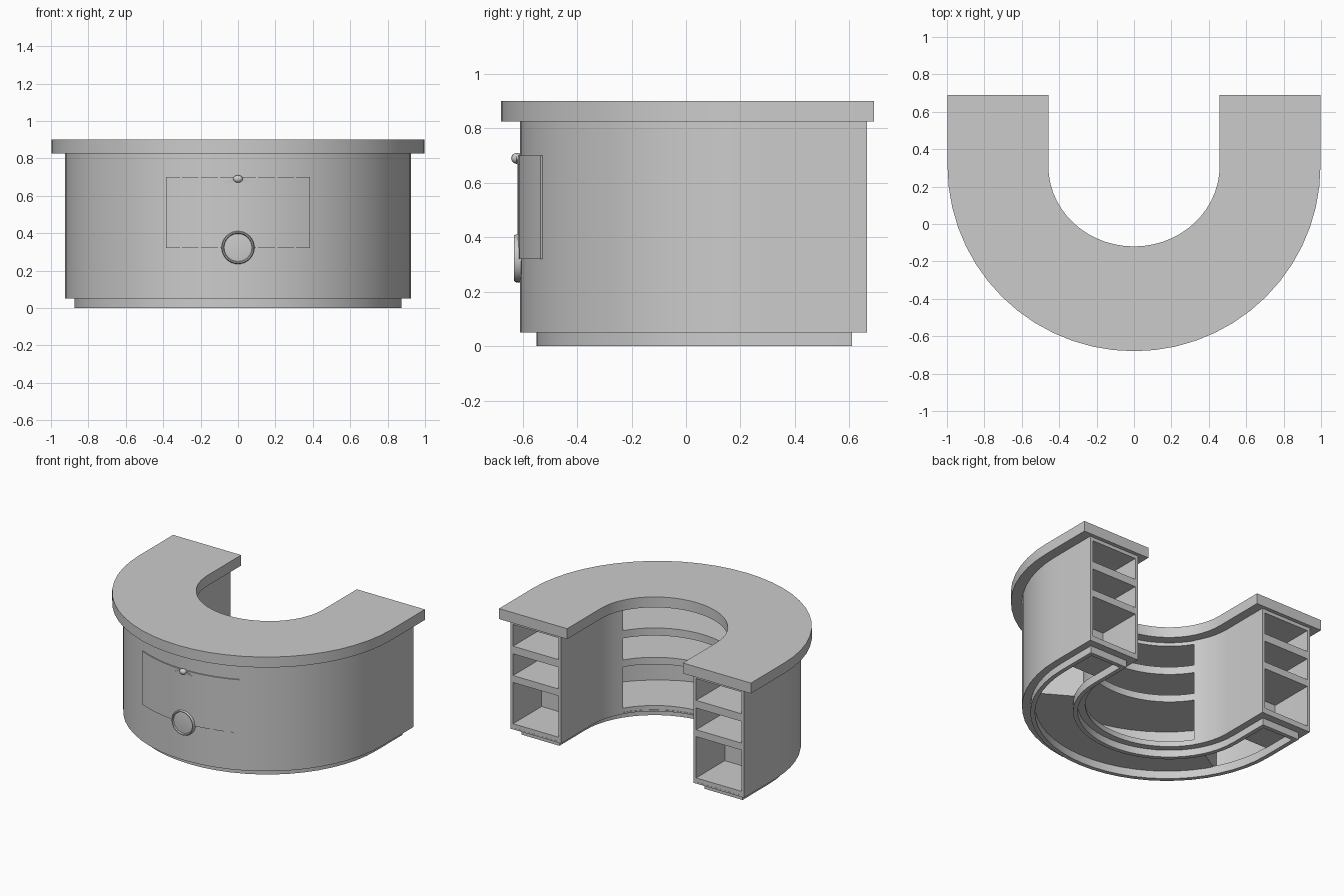
import bpy, bmesh
from math import sin, cos, radians, asin, degrees
from mathutils import Matrix

if "Cube" in bpy.data.objects:
    bpy.data.objects.remove(bpy.data.objects["Cube"])

CY = 0.31   # y of the arc centre


def arc(rx, ry, a0, a1, n):
    """Points on an elliptical arc; 0 deg = +x, 90 deg = front (-y)."""
    out = []
    for i in range(n + 1):
        a = radians(a0 + (a1 - a0) * i / n)
        out.append((rx * cos(a), CY - ry * sin(a)))
    return out


def u_path(rx, ry, y_end, n=28):
    return [(rx, y_end)] + arc(rx, ry, 0, 180, n) + [(-rx, y_end)]


def finish(name, bm, smooth=True):
    bmesh.ops.recalc_face_normals(bm, faces=bm.faces[:])
    me = bpy.data.meshes.new(name)
    bm.to_mesh(me)
    bm.free()
    ob = bpy.data.objects.new(name, me)
    bpy.context.collection.objects.link(ob)
    if smooth:
        bpy.ops.object.select_all(action='DESELECT')
        ob.select_set(True)
        bpy.context.view_layer.objects.active = ob
        bpy.ops.object.shade_smooth_by_angle(angle=radians(30))
    return ob


def band(name, outer, inner, z0, z1, closed=False):
    """Solid strip between two matching point paths, from z0 to z1."""
    bm = bmesh.new()
    rows = [[bm.verts.new((*o, z0)), bm.verts.new((*o, z1)),
             bm.verts.new((*i, z1)), bm.verts.new((*i, z0))]
            for o, i in zip(outer, inner)]
    n = len(rows)
    for k in range(n if closed else n - 1):
        a, b = rows[k], rows[(k + 1) % n]
        for j in range(4):
            bm.faces.new((a[j], b[j], b[(j + 1) % 4], a[(j + 1) % 4]))
    if not closed:
        bm.faces.new(rows[0])
        bm.faces.new(rows[-1])
    return finish(name, bm)


def mirrored(pts, s):
    return [(s * x, y) for x, y in pts]


def u_loop(ro, ri, y_end):
    return u_path(*ro, y_end) + u_path(*ri, y_end)[::-1]


# countertop
band("countertop", u_path(0.997, 0.99, 0.69), u_path(0.458, 0.43, 0.69), 0.825, 0.90)

# curved outer wall
band("outer_wall", u_path(0.925, 0.92, 0.665), u_path(0.905, 0.90, 0.665), 0.05, 0.825)

# hollow plinth and the bottom rim above it
hole = u_loop((0.845, 0.83), (0.605, 0.575), 0.58)
band("plinth", u_loop((0.875, 0.86), (0.575, 0.545), 0.61), hole, 0.0, 0.055, True)
band("bottom_rim", u_loop((0.923, 0.918), (0.527, 0.497), 0.664), hole, 0.05, 0.06, True)

# shelf boards, shared heights for the middle bay and both end cabinets
LEVELS = {"floor": (0.055, 0.09), "lower_shelf": (0.385, 0.435),
          "upper_shelf": (0.59, 0.645), "top_board": (0.80, 0.825)}
for part, (z0, z1) in LEVELS.items():
    band("middle_" + part, arc(0.91, 0.905, 30, 150, 24),
         arc(0.53, 0.50, 30, 150, 24), z0, z1)
    for side, s in (("right", 1), ("left", -1)):
        band(f"{side}_end_{part}", mirrored([(0.91, 0.33), (0.91, 0.663)], s),
             mirrored([(0.535, 0.33), (0.535, 0.663)], s), z0, z1)

for side, s in (("right", 1), ("left", -1)):
    # inner side panel running from the end cabinet to the middle bay
    band(side + "_inner_panel",
         mirrored([(0.545, 0.665)] + arc(0.545, 0.515, 0, 30, 8), s),
         mirrored([(0.525, 0.665)] + arc(0.525, 0.495, 0, 30, 8), s), 0.05, 0.825)
    # radial divider closing the middle bay
    d0, d1 = (arc(0.91, 0.905, 28.5, 30, 1), arc(0.53, 0.50, 28, 30, 1))
    band(side + "_divider", mirrored(d0, s), mirrored(d1, s), 0.055, 0.825)
    # back board of the end cabinet
    band(side + "_back_board", mirrored([(0.91, 0.32), (0.91, 0.34)], s),
         mirrored([(0.535, 0.32), (0.535, 0.34)], s), 0.055, 0.825)

# curved front panel, slightly proud of the wall
h = degrees(asin(0.385 / 0.93))
band("front_panel", arc(0.93, 0.928, 90 - h, 90 + h, 14),
     arc(0.91, 0.908, 90 - h, 90 + h, 14), 0.32, 0.70)

# round medallion: lathed disc with a raised rim
profile = [(0, 0.014), (0.06, 0.014), (0.074, 0.012), (0.078, 0.021),
           (0.084, 0.021), (0.088, 0.014), (0.088, -0.012), (0, -0.012)]
bm = bmesh.new()
vs = [bm.verts.new((r, -0.61 - d, 0)) for r, d in profile]
es = [bm.edges.new(p) for p in zip(vs, vs[1:])]
bmesh.ops.spin(bm, geom=vs + es, cent=(0, 0, 0), axis=(0, 1, 0),
               angle=radians(360), steps=32, use_merge=True)
bmesh.ops.remove_doubles(bm, verts=bm.verts[:], dist=0.0001)
bmesh.ops.translate(bm, verts=bm.verts[:], vec=(0, 0, 0.323))
finish("round_medallion", bm)

# winged ornament at the top of the panel
half = [(0.0, 0.708), (0.02, 0.70), (0.04, 0.688), (0.087, 0.664), (0.03, 0.672)]
outline = half + [(-x, z) for x, z in half[:0:-1]]
bm = bmesh.new()
f = bm.faces.new([bm.verts.new((x, -0.605, z)) for x, z in outline])
ext = bmesh.ops.extrude_face_region(bm, geom=[f])["geom"]
for v in ext:
    if isinstance(v, bmesh.types.BMVert):
        v.co.y = -0.63 + abs(v.co.x) * 0.2
finish("ornament_wings", bm, False)
bm = bmesh.new()
bmesh.ops.create_uvsphere(bm, u_segments=16, v_segments=10, radius=1,
                          matrix=Matrix.Translation((0, -0.622, 0.69))
                          @ Matrix.Diagonal((0.026, 0.02, 0.02, 1)))
finish("ornament_centre", bm)
